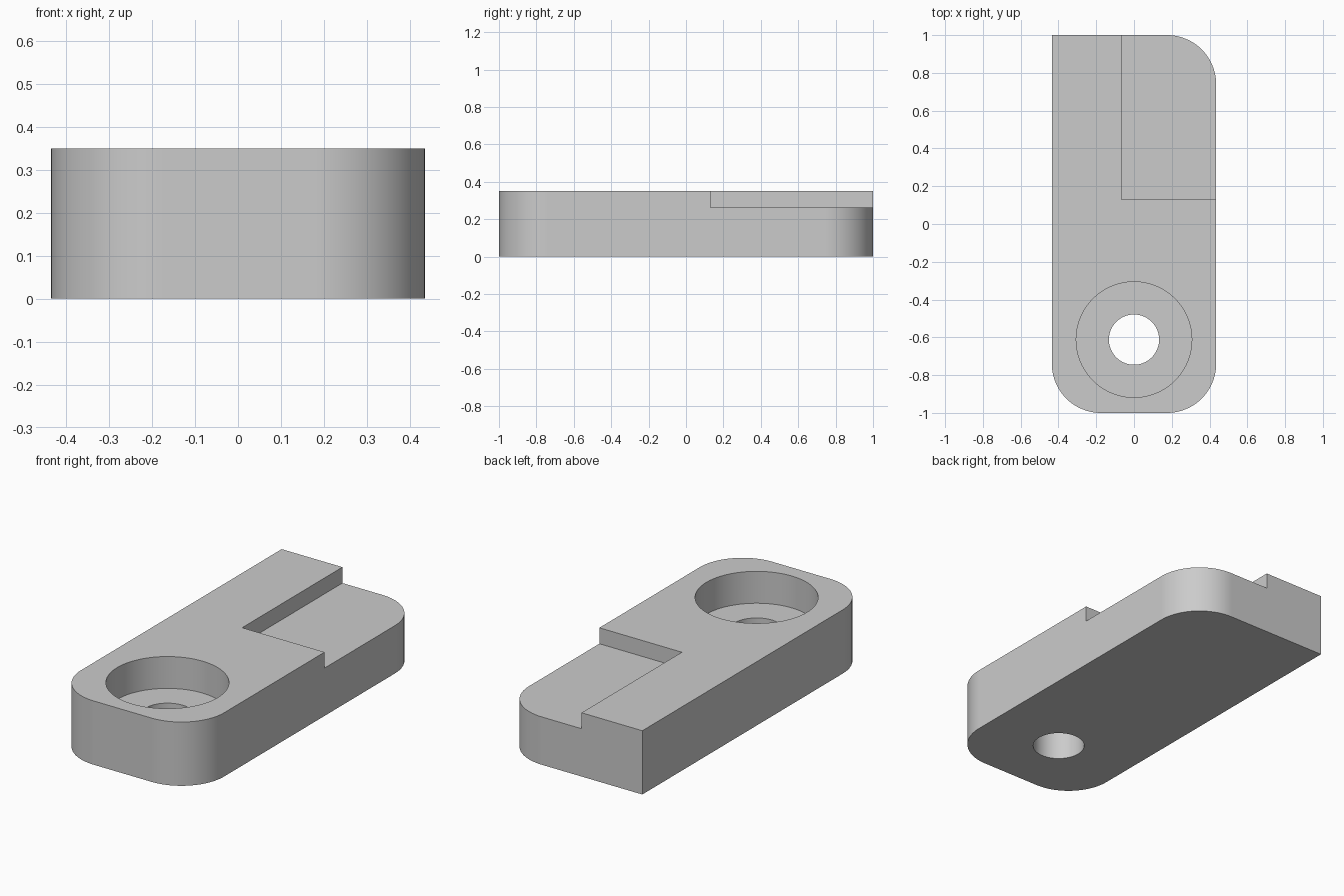
import bpy, bmesh, math

if "Cube" in bpy.data.objects:
    bpy.data.objects.remove(bpy.data.objects["Cube"], do_unlink=True)

HALF_W, HALF_L, HEIGHT = 0.435, 1.0, 0.35
CORNER_R = 0.26
BORE_Y = -0.612

grey = bpy.data.materials.new("plain grey")
grey.use_nodes = True
colour = (0.6, 0.6, 0.6, 1)
grey.diffuse_color = colour
grey.node_tree.nodes["Principled BSDF"].inputs["Base Color"].default_value = colour


def arc(cx, cy, r, start, sweep, steps):
    """Points along an arc, angles in degrees."""
    return [(cx + r * math.cos(math.radians(start + sweep * i / steps)),
             cy + r * math.sin(math.radians(start + sweep * i / steps)))
            for i in range(steps + 1)]


def prism(name, outline, z0, z1):
    """Extrude a counter-clockwise outline from z0 to z1."""
    bm = bmesh.new()
    base = bm.faces.new([bm.verts.new((x, y, z0)) for x, y in outline])
    top = bmesh.ops.extrude_face_region(bm, geom=[base], use_keep_orig=True)["geom"]
    bmesh.ops.translate(bm, vec=(0, 0, z1 - z0),
                        verts=[v for v in top if isinstance(v, bmesh.types.BMVert)])
    bmesh.ops.recalc_face_normals(bm, faces=bm.faces)
    mesh = bpy.data.meshes.new(name)
    bm.to_mesh(mesh)
    bm.free()
    mesh.materials.append(grey)
    obj = bpy.data.objects.new(name, mesh)
    bpy.context.collection.objects.link(obj)
    return obj


# Plate: three rounded corners, square at the back on the -x side
ix, iy = HALF_W - CORNER_R, HALF_L - CORNER_R
outline = (arc(-ix, -iy, CORNER_R, 180, 90, 20) + arc(ix, -iy, CORNER_R, 270, 90, 20)
           + arc(ix, iy, CORNER_R, 0, 90, 20) + [(-HALF_W, HALF_L)])
plate = prism("clamp_plate", outline, 0, HEIGHT)

# Cutters: through hole, counterbore and corner step
cutters = [
    prism("hole_cutter", arc(0, BORE_Y, 0.133, 0, 360, 64)[:-1], -0.1, 0.5),
    prism("counterbore_cutter", arc(0, BORE_Y, 0.306, 0, 360, 96)[:-1], HEIGHT / 2, 0.5),
    prism("step_cutter", [(-0.066, 0.13), (0.6, 0.13), (0.6, 1.2), (-0.066, 1.2)],
          HEIGHT * 0.75, 0.5),
]

bpy.ops.object.select_all(action="DESELECT")
plate.select_set(True)
bpy.context.view_layer.objects.active = plate
for cutter in cutters:
    cutter.hide_render = True
    cut = plate.modifiers.new(cutter.name, "BOOLEAN")
    cut.operation = "DIFFERENCE"
    cut.solver = "EXACT"
    cut.object = cutter
    bpy.ops.object.modifier_apply(modifier=cut.name)
    bpy.data.objects.remove(cutter, do_unlink=True)

# Smooth rounds, crisp edges
bpy.ops.object.shade_smooth_by_angle(angle=math.radians(30))
weighted = plate.modifiers.new("flat_face_normals", "WEIGHTED_NORMAL")
weighted.keep_sharp = True
